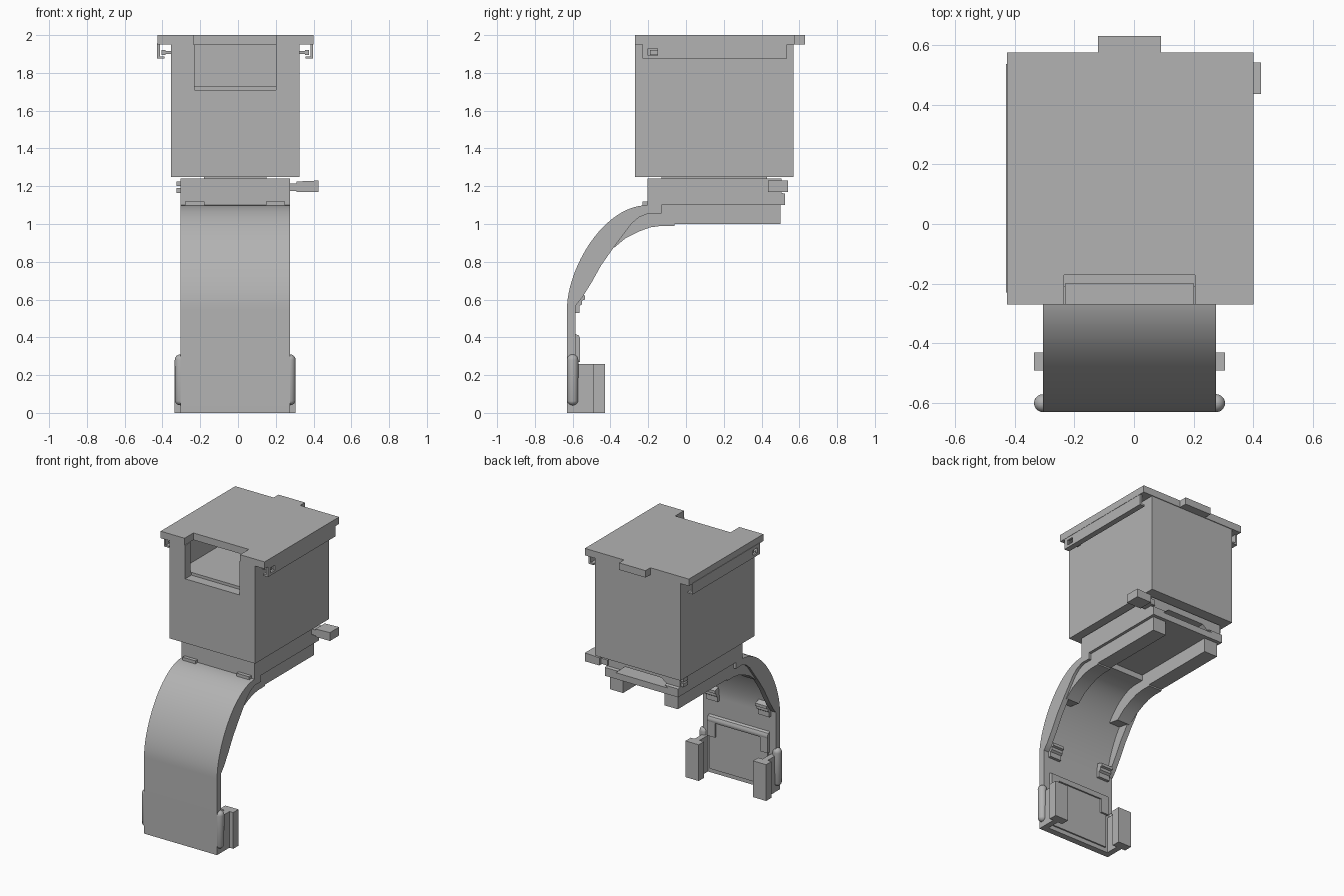
import bpy, bmesh, math
from mathutils import Vector

if "Cube" in bpy.data.objects:
    bpy.data.objects.remove(bpy.data.objects["Cube"])

grey = bpy.data.materials.new("plain grey")
grey.diffuse_color = (0.45, 0.45, 0.45, 1)
grey.use_nodes = True
grey.node_tree.nodes["Principled BSDF"].inputs["Base Color"].default_value = grey.diffuse_color
CX = -0.015  # mirror plane of the body


def finish(name, bm):
    bmesh.ops.recalc_face_normals(bm, faces=bm.faces[:])
    me = bpy.data.meshes.new(name)
    bm.to_mesh(me)
    bm.free()
    me.materials.append(grey)
    ob = bpy.data.objects.new(name, me)
    bpy.context.collection.objects.link(ob)
    return ob


def prism(name, pts, axis, a, b):
    """Extrude a 2D outline along x (y,z), y (x,z) or z (x,y) from a to b."""
    place = {"x": lambda p, d: (d, p[0], p[1]),
             "y": lambda p, d: (p[0], d, p[1]),
             "z": lambda p, d: (p[0], p[1], d)}[axis]
    bm = bmesh.new()
    face = bm.faces.new([bm.verts.new(place(p, a)) for p in pts])
    ext = bmesh.ops.extrude_face_region(bm, geom=[face])
    move = Vector(place((0, 0), b - a))
    bmesh.ops.translate(bm, vec=move,
                        verts=[g for g in ext["geom"] if isinstance(g, bmesh.types.BMVert)])
    return finish(name, bm)


def box(name, x, y, z):
    return prism(name, [(x[0], y[0]), (x[1], y[0]), (x[1], y[1]), (x[0], y[1])], "z", *z)


def sides(x0, x1):
    """Mirrored x ranges, given as distances from the centre plane."""
    return [("right", (CX + x0, CX + x1)), ("left", (CX - x1, CX - x0))]


def select(ob):
    bpy.ops.object.select_all(action="DESELECT")
    ob.select_set(True)
    bpy.context.view_layer.objects.active = ob


def cut(ob, cutter):
    m = ob.modifiers.new("cut", "BOOLEAN")
    m.operation, m.object, m.solver = "DIFFERENCE", cutter, "EXACT"
    select(ob)
    bpy.ops.object.modifier_apply(modifier=m.name)
    bpy.data.objects.remove(cutter)


def smooth(ob):
    select(ob)
    bpy.ops.object.shade_smooth_by_angle(angle=math.radians(30))


def bezier(p, n):
    out = []
    for i in range(n + 1):
        t = i / n
        w = ((1 - t) ** 3, 3 * t * (1 - t) ** 2, 3 * t * t * (1 - t), t ** 3)
        out.append(tuple(sum(w[k] * p[k][j] for k in range(4)) for j in (0, 1)))
    return out


# Main box with a window into a shallow cavity
body = box("main_box", (-0.355, 0.325), (-0.27, 0.57), (1.25, 1.95))
cut(body, box("window_cutter", (-0.23, 0.20), (-0.3, -0.2), (1.71, 2.0)))
cut(body, box("cavity_cutter", (-0.315, 0.285), (-0.21, 0.38), (1.73, 2.0)))

# Lid with front notch and rear tab
prism("lid", [(-0.425, -0.27), (-0.235, -0.27), (-0.235, -0.17), (0.205, -0.17),
              (0.205, -0.27), (0.40, -0.27), (0.40, 0.575), (0.09, 0.575),
              (0.09, 0.63), (-0.12, 0.63), (-0.12, 0.575), (-0.425, 0.575)],
      "z", 1.95, 2.0)

# Lid skirts with hooked lower edge, clip hole and clip
for side, s in (("right", 1), ("left", -1)):
    hook = [(CX + s * d, z) for d, z in ((0.413, 1.955), (0.413, 1.875), (0.373, 1.875),
                                         (0.373, 1.887), (0.398, 1.887), (0.398, 1.955))]
    skirt = prism(side + "_lid_skirt", hook, "y", -0.23, 0.535)
    xs = sorted((CX + s * 0.39, CX + s * 0.43))
    cut(skirt, box("hole_cutter", xs, (-0.2, -0.15), (1.893, 1.93)))
    xs = sorted((CX + s * 0.335, CX + s * 0.375))
    box(side + "_clip", xs, (-0.19, -0.15), (1.9, 1.915))
    xs = sorted((CX + s * 0.37, CX + s * 0.39))
    box(side + "_clip_head", xs, (-0.19, -0.15), (1.895, 1.92))

# Neck and mounting plate with rear slot
box("neck", (-0.18, 0.15), (-0.13, 0.43), (1.235, 1.255))
plate = prism("mount_plate", [(-0.205, 1.10), (0.525, 1.10), (0.525, 1.16), (0.505, 1.165),
                              (0.505, 1.24), (-0.205, 1.24)], "x", -0.305, 0.275)
cut(plate, prism("slot_cutter", [(-0.22, 1.145), (0.19, 1.145), (0.13, 1.195),
                                 (-0.16, 1.195)], "y", 0.40, 0.6))

# Side lever, side studs and front tabs
box("lever_arm", (0.26, 0.32), (0.44, 0.52), (1.175, 1.215))
prism("lever_handle", [(0.31, 1.17), (0.425, 1.17), (0.425, 1.23), (0.31, 1.225)],
      "y", 0.435, 0.54)
for z in (1.165, 1.2):
    box("side_stud", (-0.325, -0.3), (0.44, 0.49), (z, z + 0.025))
for side, xs in sides(0.163, 0.265):
    box(side + "_front_tab", xs, (-0.23, -0.2), (1.09, 1.12))

# Curved arm: thin centre shell
outer = bezier([(-0.63, 0.55), (-0.63, 0.76), (-0.44, 1.10), (-0.2, 1.10)], 24)
inner = bezier([(-0.585, 0.55), (-0.585, 0.73), (-0.42, 1.06), (-0.2, 1.06)], 24)
smooth(prism("arm_shell", [(-0.63, 0)] + outer + [(-0.13, 1.10), (-0.13, 1.06)]
             + inner[::-1] + [(-0.585, 0)], "x", -0.305, 0.275))

# Deep edge flanges along the arm
flange = [(-0.13, 1.055), (-0.2, 1.055), (-0.25, 1.035), (-0.29, 1.0), (-0.38, 0.88),
          (-0.45, 0.78), (-0.5, 0.69), (-0.55, 0.61), (-0.582, 0.57)]
for side, xs in sides(0.25, 0.29):
    smooth(prism(side + "_arm_flange", outer + [(-0.13, 1.10)] + flange, "x", *xs))

# Support rails under the plate, curving down into the arm
rail = [(-0.47, 0.89), (-0.38, 0.875), (-0.32, 0.925), (-0.25, 0.96), (-0.19, 0.982),
        (-0.13, 0.99), (-0.06, 0.99), (-0.06, 1.0), (0.5, 1.0), (0.5, 1.11),
        (-0.13, 1.11), (-0.13, 1.08), (-0.21, 1.075), (-0.3, 1.05), (-0.4, 0.975)]
for side, xs in sides(0.165, 0.27):
    smooth(prism(side + "_rail", rail, "x", *xs))

# Side capsules: lathed rounded pins
for side, x in (("right", 0.275), ("left", -0.305)):
    r, bm = 0.03, bmesh.new()
    bmesh.ops.create_uvsphere(bm, u_segments=20, v_segments=12, radius=r)
    for v in bm.verts:
        up = v.co.z > -0.001
        v.co += Vector((x, -0.60, 0.28 if up else 0.07))
    smooth(finish(side + "_capsule", bm))

# Rear grips at the foot: thin wall and outward block
for side, xs in sides(0.25, 0.29):
    box(side + "_grip_wall", xs, (-0.6, -0.48), (0, 0.26))
for side, xs in sides(0.215, 0.32):
    box(side + "_grip_block", xs, (-0.49, -0.43), (0, 0.26))

# Rear panel, ledge bar and end stops
box("rear_panel", (-0.245, 0.215), (-0.59, -0.575), (0.03, 0.38))
ledge = [(-0.59, 0.37), (-0.565, 0.37), (-0.56, 0.38), (-0.56, 0.395), (-0.568, 0.41),
         (-0.59, 0.42)]
smooth(prism("rear_ledge", ledge, "x", -0.255, 0.225))
for side, xs in sides(0.18, 0.24):
    box(side + "_ledge_stop", xs, (-0.59, -0.562), (0.27, 0.39))

# Small hooks on the inside of the arm
hook = [(-0.6, 0.53), (-0.565, 0.53), (-0.565, 0.565), (-0.55, 0.575), (-0.55, 0.595),
        (-0.535, 0.6), (-0.535, 0.62), (-0.6, 0.64)]
for side, xs in sides(0.16, 0.25):
    prism(side + "_arm_hook", hook, "x", *xs)
